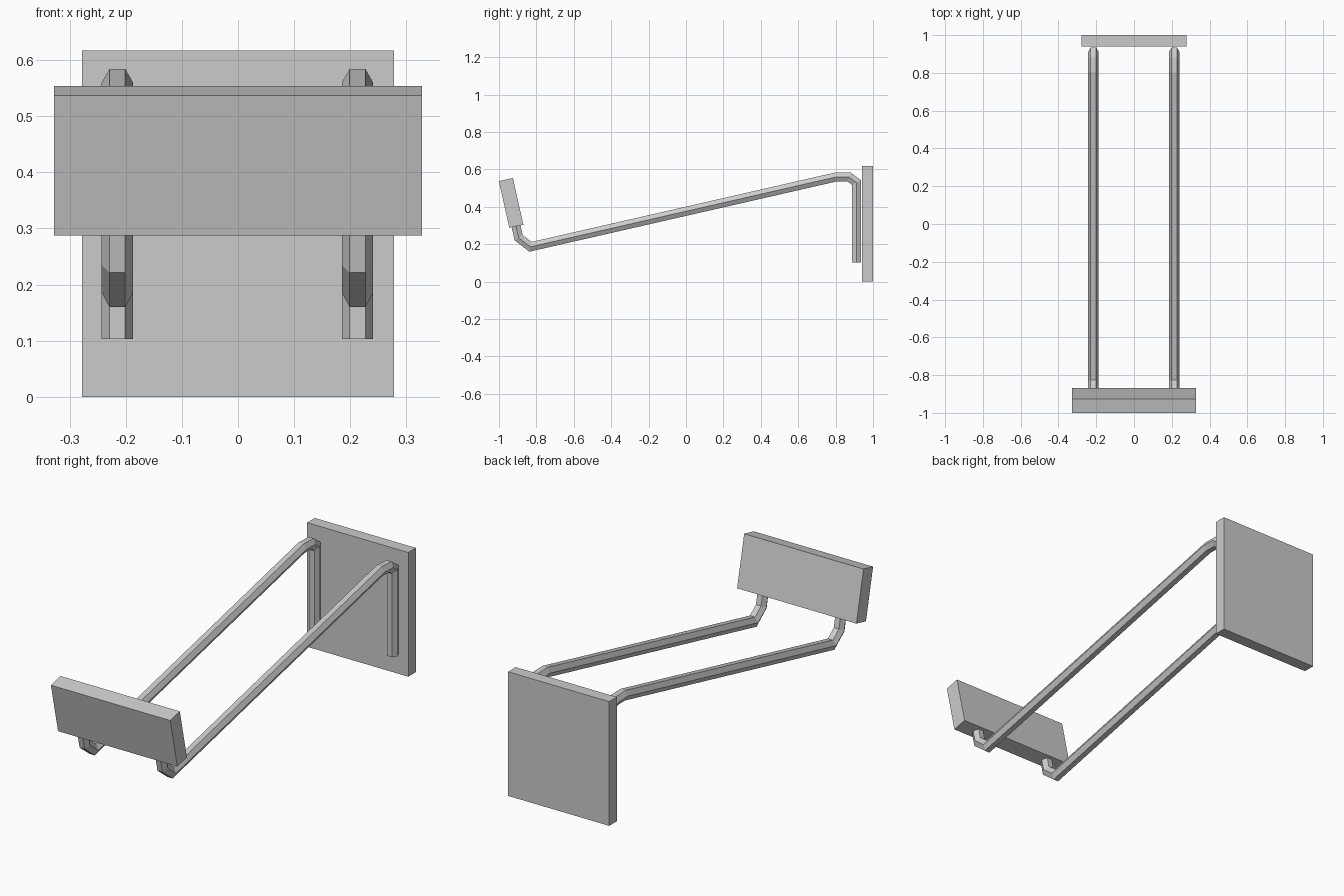
import bpy
import bmesh
from math import cos, sin, pi, radians
from mathutils import Vector

cube = bpy.data.objects.get("Cube")
if cube:
    bpy.data.objects.remove(cube, do_unlink=True)

grey = bpy.data.materials.new("light_grey")
grey.use_nodes = True
grey.diffuse_color = (0.6, 0.6, 0.6, 1)
grey.node_tree.nodes["Principled BSDF"].inputs["Base Color"].default_value = (0.6, 0.6, 0.6, 1)


def add_object(name, bm):
    bmesh.ops.recalc_face_normals(bm, faces=bm.faces)
    mesh = bpy.data.meshes.new(name)
    bm.to_mesh(mesh)
    bm.free()
    mesh.materials.append(grey)
    obj = bpy.data.objects.new(name, mesh)
    bpy.context.collection.objects.link(obj)
    return obj


def box(name, size, centre, tilt=0):
    bm = bmesh.new()
    bmesh.ops.create_cube(bm, size=1)
    bmesh.ops.scale(bm, vec=size, verts=bm.verts)
    obj = add_object(name, bm)
    obj.location = centre
    obj.rotation_euler.x = tilt


def bent_rod(name, x, path, radius=0.028, sides=6):
    """Sweep a polygon along a path in the side plane with mitred corners."""
    bm = bmesh.new()
    points = [Vector(p) for p in path]
    rings = []
    for i, p in enumerate(points):
        before = (p - points[i - 1]).normalized() if i else None
        after = (points[i + 1] - p).normalized() if i < len(points) - 1 else None
        before, after = before or after, after or before
        tangent = (before + after).normalized()
        normal = Vector((-tangent.y, tangent.x)) / tangent.dot(after)
        ring = []
        for k in range(sides):
            a = 2 * pi * k / sides
            q = p + normal * radius * sin(a)
            ring.append(bm.verts.new((x + radius * cos(a), q.x, q.y)))
        rings.append(ring)
    for r, s in zip(rings, rings[1:]):
        for k in range(sides):
            n = (k + 1) % sides
            bm.faces.new((r[k], r[n], s[n], s[k]))
    bm.faces.new(rings[0])
    bm.faces.new(rings[-1])
    add_object(name, bm)


# Wall plate and tilted front label panel
box("back_plate", (0.556, 0.06, 0.617), (0, 0.97, 0.3085))
box("front_panel", (0.656, 0.077, 0.256), (0, -0.935, 0.4205), radians(12.6))

# Pair of hexagonal rods, from the wall up, forward and into the panel
rod_path = [(0.911, 0.103), (0.911, 0.53), (0.873, 0.558), (0.805, 0.56),
            (-0.832, 0.186), (-0.895, 0.235), (-0.915, 0.325)]
for side, x in (("left", 0.213), ("right", -0.215)):
    bent_rod(side + "_rod", x, rod_path)
